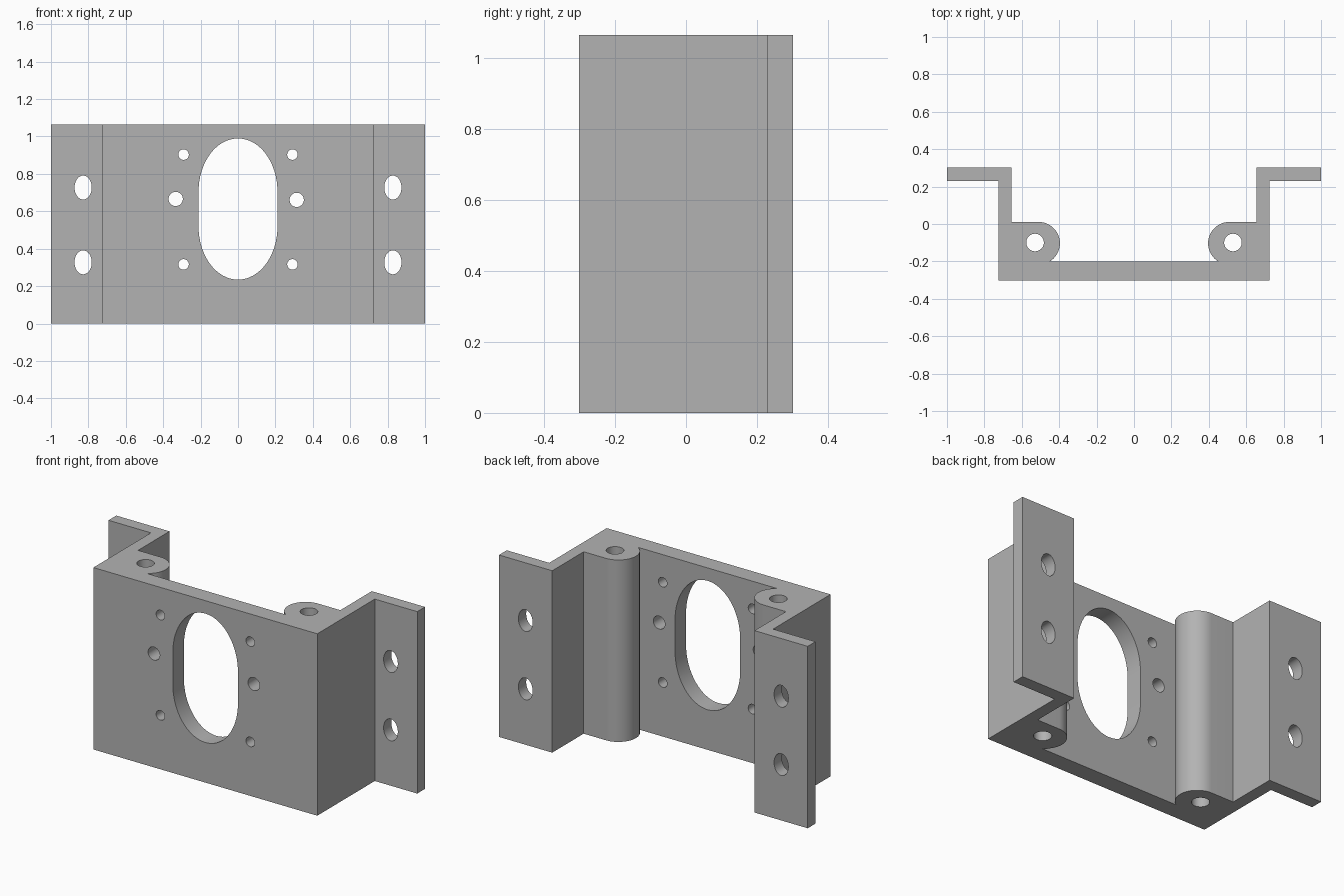
import bpy, bmesh, math
from mathutils import Vector

cube = bpy.data.objects.get("Cube")
if cube:
    bpy.data.objects.remove(cube, do_unlink=True)

HEIGHT = 1.065
BOSS = Vector((0.51, -0.103))
BOSS_R = 0.114

grey = bpy.data.materials.new("plain grey")
grey.use_nodes = True
grey.diffuse_color = (0.45, 0.45, 0.45, 1)
grey.node_tree.nodes["Principled BSDF"].inputs["Base Color"].default_value = grey.diffuse_color


def add_prism(bm, points, direction):
    """Extrude a closed outline of 3D points along a direction."""
    face = bm.faces.new([bm.verts.new(p) for p in points])
    out = bmesh.ops.extrude_face_region(bm, geom=[face], use_keep_orig=True)
    moved = [g for g in out["geom"] if isinstance(g, bmesh.types.BMVert)]
    bmesh.ops.translate(bm, verts=moved, vec=direction)


def oval(cx, cz, rx, rz, straight=0.0, steps=32):
    """Ellipse with an optional straight middle section."""
    pts = []
    for i in range(steps + 1):
        a = math.pi * i / steps
        pts.append((cx + rx * math.cos(a), cz + straight / 2 + rz * math.sin(a)))
    lower = [(2 * cx - x, 2 * cz - z) for x, z in pts]
    return pts + (lower if straight else lower[1:-1])


def make_object(name, bm):
    bmesh.ops.recalc_face_normals(bm, faces=bm.faces)
    mesh = bpy.data.meshes.new(name)
    bm.to_mesh(mesh)
    bm.free()
    mesh.materials.append(grey)
    obj = bpy.data.objects.new(name, mesh)
    bpy.context.collection.objects.link(obj)
    return obj


# Bracket: half cross-section, mirrored and extruded upward
half = [(0.725, -0.302), (0.725, 0.23), (1, 0.23), (1, 0.302),
        (0.655, 0.302), (0.655, BOSS.y + BOSS_R)]
end = math.pi + math.asin((0.2 + BOSS.y) / BOSS_R)
for i in range(25):
    a = math.pi / 2 + (end - math.pi / 2) * i / 24
    half.append((BOSS.x + BOSS_R * math.cos(a), BOSS.y + BOSS_R * math.sin(a)))
outline = half + [(-x, y) for x, y in reversed(half)]
bm = bmesh.new()
add_prism(bm, [(x, y, 0) for x, y in outline], (0, 0, HEIGHT))
bracket = make_object("mounting_bracket", bm)

# Hole cutters
bm = bmesh.new()


def cut_front(outline, y, depth):
    add_prism(bm, [(x, y, z) for x, z in outline], (0, depth, 0))


cut_front(oval(0, 0.612, 0.211, 0.285, 0.185), -0.4, 0.3)
for side in (-1, 1):
    for z in (0.316, 0.903):
        cut_front(oval(side * 0.291, z, 0.028, 0.028), -0.4, 0.3)
    for z in (0.327, 0.727):
        cut_front(oval(side * 0.828, z, 0.046, 0.064), 0.1, 0.3)
    add_prism(bm, [(x, y, -0.1) for x, y in oval(side * 0.529, -0.099, 0.047, 0.047)],
              (0, 0, HEIGHT + 0.2))
cut_front(oval(-0.333, 0.666, 0.038, 0.038), -0.4, 0.3)
cut_front(oval(0.314, 0.661, 0.038, 0.038), -0.4, 0.3)
cutter = make_object("hole_cutter", bm)
cutter.hide_render = True

# Cut the holes, then discard the cutter
mod = bracket.modifiers.new("holes", 'BOOLEAN')
mod.operation = 'DIFFERENCE'
mod.solver = 'EXACT'
mod.object = cutter
bpy.ops.object.select_all(action='DESELECT')
bpy.context.view_layer.objects.active = bracket
bracket.select_set(True)
bpy.ops.object.modifier_apply(modifier=mod.name)
bpy.data.objects.remove(cutter, do_unlink=True)
bpy.ops.object.shade_smooth_by_angle(angle=math.radians(30))
